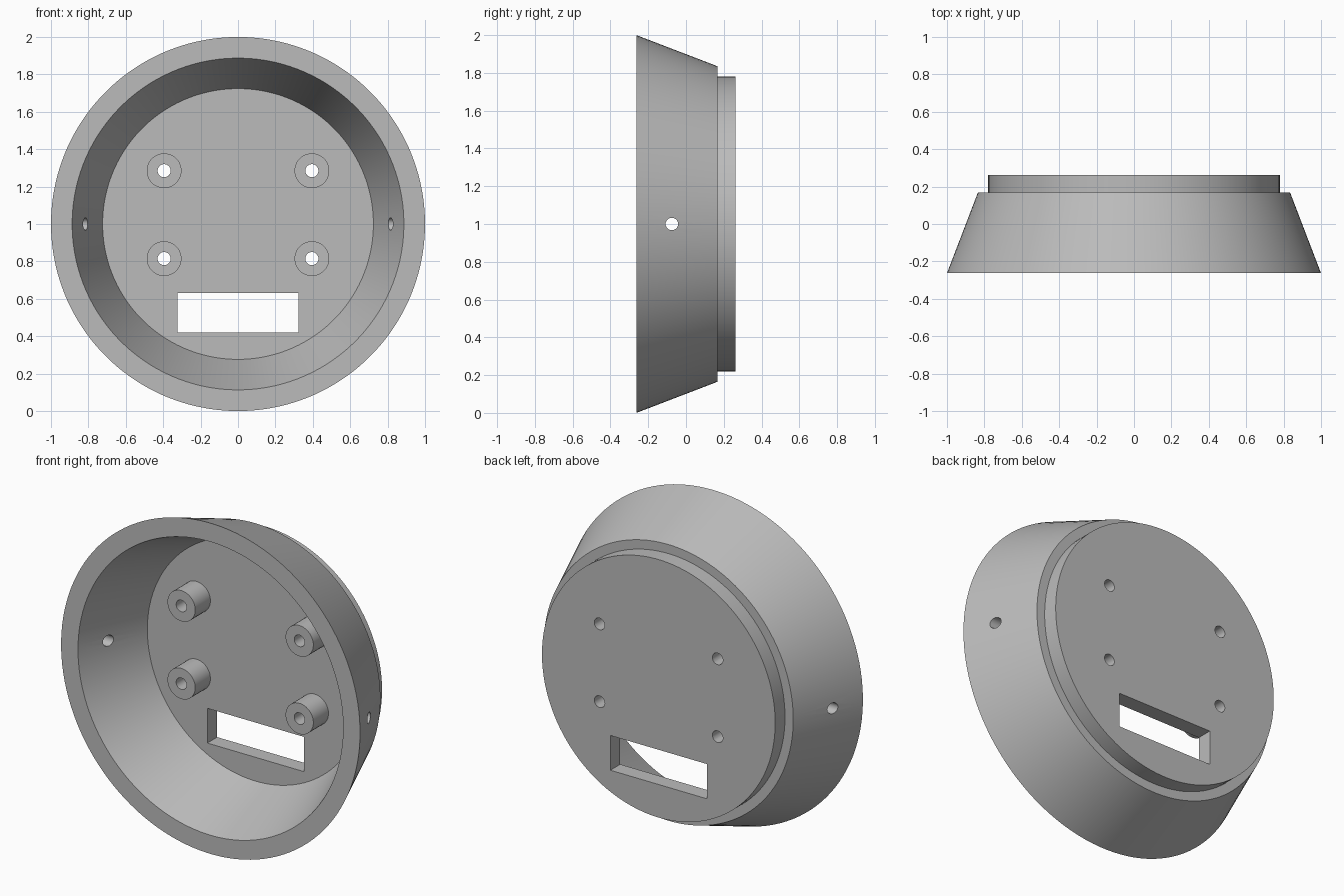
import bpy, bmesh, math
from mathutils import Matrix, Vector

cube = bpy.data.objects.get("Cube")
if cube:
    bpy.data.objects.remove(cube, do_unlink=True)

FRONT, FLOOR, BACK = -0.262, 0.168, 0.262
BOSS_X, BOSS_Z, BOSS_R, BORE_R = 0.395, (0.815, 1.285), 0.093, 0.035

grey = bpy.data.materials.new("plain_grey")
grey.use_nodes = True
grey.diffuse_color = (0.5, 0.5, 0.5, 1)
grey.node_tree.nodes["Principled BSDF"].inputs["Base Color"].default_value = (0.5, 0.5, 0.5, 1)


def finish(name, bm):
    bmesh.ops.recalc_face_normals(bm, faces=bm.faces)
    mesh = bpy.data.meshes.new(name)
    bm.to_mesh(mesh)
    bm.free()
    mesh.materials.append(grey)
    obj = bpy.data.objects.new(name, mesh)
    bpy.context.collection.objects.link(obj)
    return obj


def lathe(name, profile, centre, steps, closed=False):
    """Spin (radius, y) points about the y axis."""
    bm = bmesh.new()
    start = Matrix.Rotation(math.pi / steps, 3, 'Y')
    verts = [bm.verts.new(start @ Vector((r, y, 0))) for r, y in profile]
    pairs = list(zip(verts, verts[1:] + verts[:1])) if closed else list(zip(verts, verts[1:]))
    edges = [bm.edges.new(p) for p in pairs]
    bmesh.ops.spin(bm, geom=verts + edges, cent=(0, 0, 0), axis=(0, 1, 0),
                   angle=math.tau, steps=steps)
    bmesh.ops.remove_doubles(bm, verts=bm.verts, dist=1e-4)
    bmesh.ops.translate(bm, verts=bm.verts, vec=centre)
    return finish(name, bm)


def add_rod(bm, centre, radius, length, axis):
    turn = Matrix.Rotation(math.pi / 2, 4, axis)
    bmesh.ops.create_cone(bm, cap_ends=True, segments=32, radius1=radius, radius2=radius,
                          depth=length, matrix=Matrix.Translation(centre) @ turn)


def smooth(obj):
    bpy.ops.object.select_all(action='DESELECT')
    obj.select_set(True)
    bpy.context.view_layer.objects.active = obj
    bpy.ops.object.shade_smooth_by_angle(angle=math.radians(25))


# Tapered cup with a stepped back plate
housing = lathe("housing", [(0, FLOOR), (0.724, FLOOR), (0.887, FRONT), (1, FRONT),
                            (0.835, FLOOR), (0.78, FLOOR), (0.78, BACK), (0, BACK)],
                (0, 0, 1), 128)

# Cutters: screw bores, side holes and the rectangular window
bm = bmesh.new()
for x in (-BOSS_X, BOSS_X):
    for z in BOSS_Z:
        add_rod(bm, (x, BACK, z), BORE_R, 0.4, 'X')
for x in (-0.9, 0.9):
    add_rod(bm, (x, -0.075, 1), 0.033, 0.5, 'Y')
bmesh.ops.create_cube(bm, size=1, matrix=Matrix.Translation((0, BACK, 0.525))
                      @ Matrix.Diagonal((0.645, 0.4, 0.21, 1)))
cutter = finish("hole_cutter", bm)
cutter.hide_render = True

cut = housing.modifiers.new("holes", 'BOOLEAN')
cut.operation = 'DIFFERENCE'
cut.solver = 'EXACT'
cut.object = cutter
bpy.ops.object.select_all(action='DESELECT')
housing.select_set(True)
bpy.context.view_layer.objects.active = housing
bpy.ops.object.modifier_apply(modifier=cut.name)
bpy.data.objects.remove(cutter, do_unlink=True)
smooth(housing)

# Four hollow mounting posts standing on the floor
for side, x in (("right", -BOSS_X), ("left", BOSS_X)):
    for level, z in zip(("lower", "upper"), BOSS_Z):
        post = lathe(f"{level}_{side}_post",
                     [(BORE_R, FLOOR), (BORE_R, FLOOR - 0.145),
                      (BOSS_R, FLOOR - 0.145), (BOSS_R, FLOOR)],
                     (x, 0, z), 32, closed=True)
        smooth(post)
